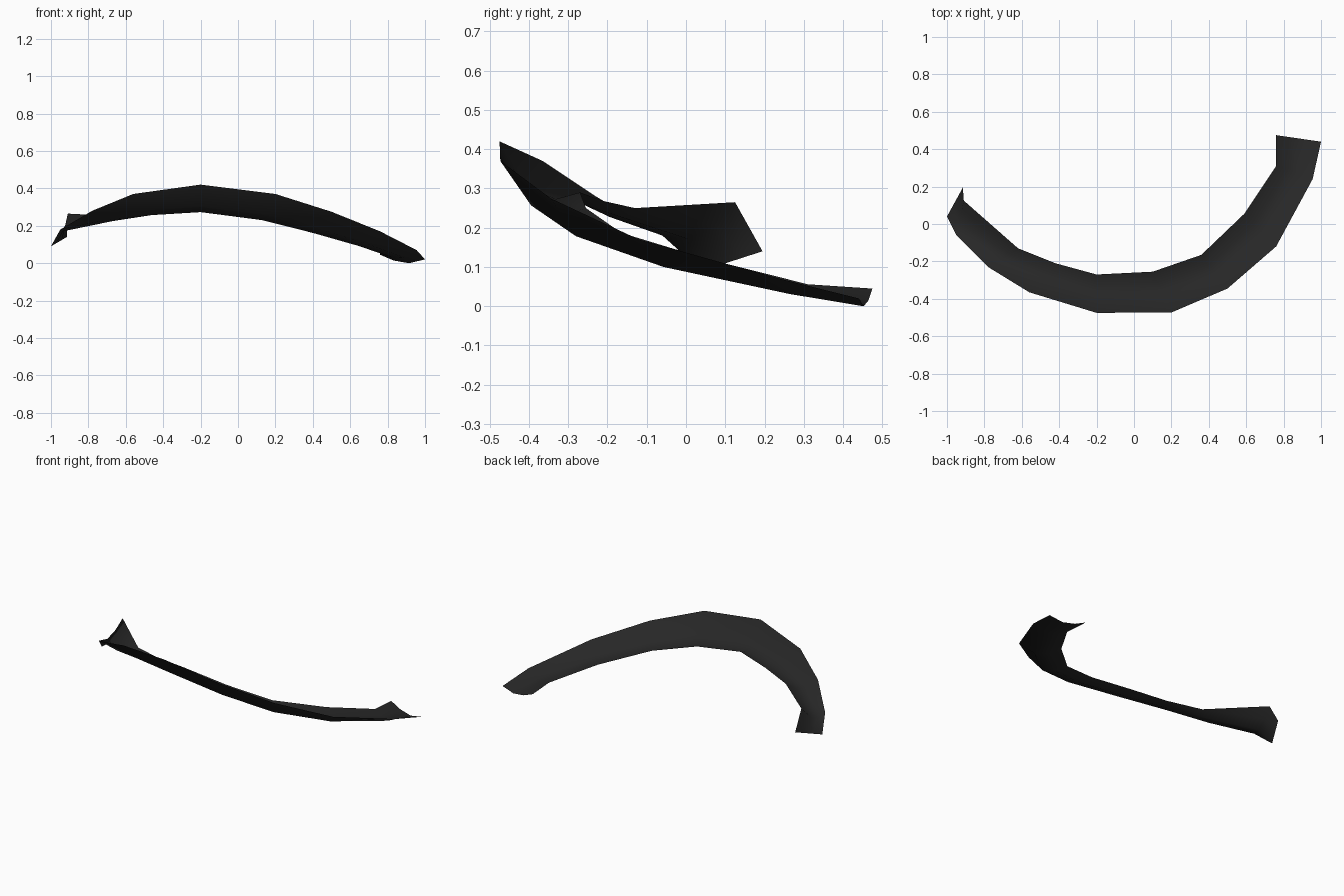
import bpy, bmesh
from mathutils import Vector

if "Cube" in bpy.data.objects:
    bpy.data.objects.remove(bpy.data.objects["Cube"])

# Outer and inner rims of the curved strip, from left end to right end
outer = [(-1, .04, .09), (-.95, -.06, .18), (-.78, -.23, .28), (-.56, -.365, .37),
         (-.2, -.475, .42), (.2, -.473, .37), (.5, -.345, .275), (.76, -.12, .17),
         (.955, .24, .07), (1, .44, .02)]
inner = [(-.915, .195, .14), (-.91, .125, .265), (-.62, -.13, .25), (-.42, -.21, .268),
         (-.2, -.27, .29), (.1, -.255, .25), (.36, -.165, .187), (.59, .055, .12),
         (.76, .31, .056), (.76, .475, .045)]
# Depth of the shallow trough between the rims at each station
sag = [0, .04, .042, .052, .07, .07, .065, .052, .034, .029]

bm = bmesh.new()
rows = []
for o, i, s in zip(outer, inner, sag):
    row = []
    for t, k in ((0, 0), (.36, 1), (.7, .8), (1, 0)):
        p = Vector(o).lerp(Vector(i), t)
        p.z -= s * k
        row.append(bm.verts.new(p))
    rows.append(row)

# Skin the stations, facing upward
for a, b in zip(rows, rows[1:]):
    for j in range(3):
        bm.faces.new((a[j], b[j], b[j + 1], a[j + 1]))

mesh = bpy.data.meshes.new("curved_strip")
bm.to_mesh(mesh)
bm.free()
strip = bpy.data.objects.new("curved_strip", mesh)
bpy.context.collection.objects.link(strip)

# Dark grey material
mat = bpy.data.materials.new("dark_grey")
mat.diffuse_color = (.02, .02, .02, 1)
mat.use_nodes = True
mat.node_tree.nodes["Principled BSDF"].inputs["Base Color"].default_value = mat.diffuse_color
mesh.materials.append(mat)
for f in mesh.polygons:
    f.use_smooth = True
